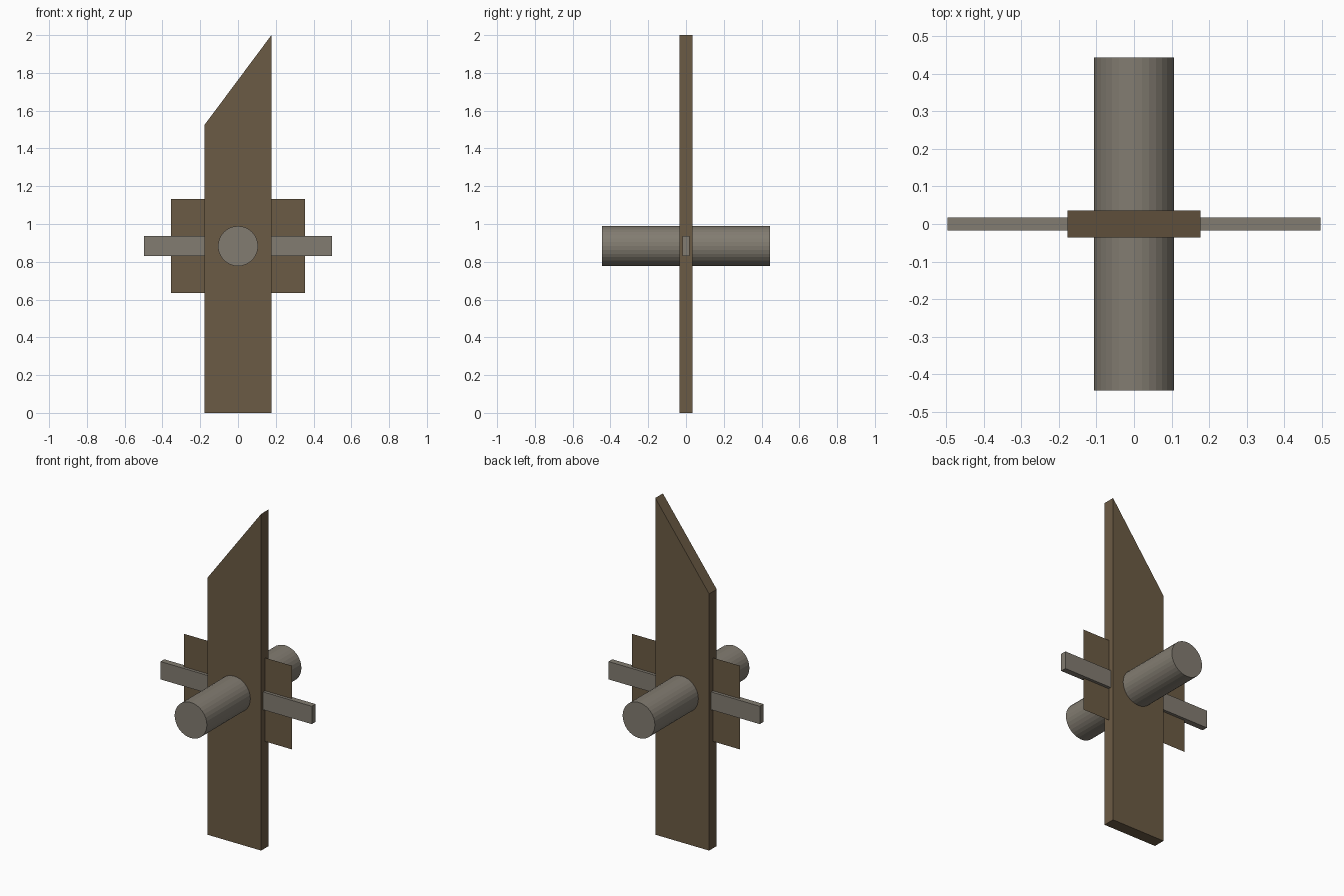
import bpy, math

if "Cube" in bpy.data.objects:
    bpy.data.objects.remove(bpy.data.objects["Cube"])


def material(name, rgb):
    m = bpy.data.materials.new(name)
    m.diffuse_color = (*rgb, 1)
    m.use_nodes = True
    m.node_tree.nodes["Principled BSDF"].inputs["Base Color"].default_value = m.diffuse_color
    return m


wood = material("dark_wood", (0.148, 0.104, 0.058))
grey = material("warm_grey", (0.225, 0.202, 0.165))


def prism(name, profile, depth, mat):
    """Extrude an x-z outline along y; zero depth gives a flat sheet."""
    n = len(profile)
    if depth:
        verts = [(x, y, z) for y in (-depth / 2, depth / 2) for x, z in profile]
        faces = [list(range(n)), list(range(2 * n - 1, n - 1, -1))]
        faces += [[i, i + n, (i + 1) % n + n, (i + 1) % n] for i in range(n)]
    else:
        verts = [(x, 0, z) for x, z in profile]
        faces = [list(range(n))]
    mesh = bpy.data.meshes.new(name)
    mesh.from_pydata(verts, [], faces)
    mesh.materials.append(mat)
    ob = bpy.data.objects.new(name, mesh)
    bpy.context.collection.objects.link(ob)
    return ob


def rect(x0, x1, z0, z1):
    return [(x0, z0), (x1, z0), (x1, z1), (x0, z1)]


# Tall board with a slanted top
prism("board", [(-0.177, 0), (0.177, 0), (0.177, 2.0), (-0.177, 1.525)], 0.071, wood)

# Paper-thin side plates
for side, x0, x1 in (("left", -0.354, -0.177), ("right", 0.177, 0.354)):
    prism(side + "_plate", rect(x0, x1, 0.635, 1.132), 0, wood)

# Crossbar through the board
prism("crossbar", rect(-0.497, 0.497, 0.83, 0.936), 0.035, grey)

# Round axle running front to back
bpy.ops.mesh.primitive_cylinder_add(vertices=32, radius=0.106, depth=0.887,
                                    location=(0, 0, 0.883),
                                    rotation=(math.pi / 2, 0, 0))
axle = bpy.context.object
axle.name = "axle"
axle.data.materials.append(grey)
